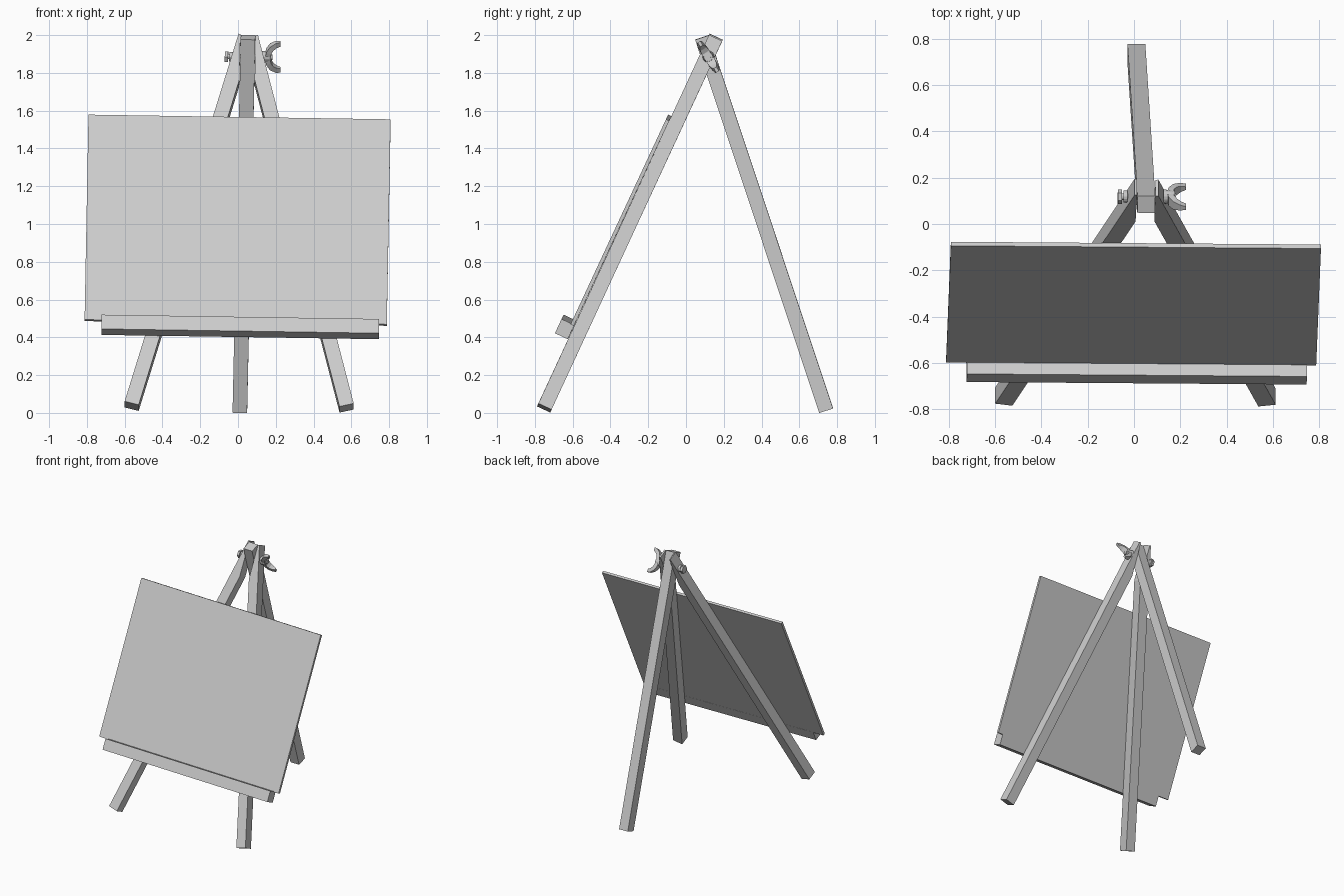
import bpy, bmesh, math
from mathutils import Vector, Matrix

if "Cube" in bpy.data.objects:
    bpy.data.objects.remove(bpy.data.objects["Cube"])

X0 = Vector((1, -0.0075, -0.0155)).normalized()      # sideways axis of the easel, slightly tilted
UP = Vector((0.015, 0.505, 1.085))
UP = (UP - X0 * UP.dot(X0)).normalized()             # leaning direction of the board
S = 0.077                                            # leg thickness


def finish(name, bm):
    bmesh.ops.recalc_face_normals(bm, faces=bm.faces)
    me = bpy.data.meshes.new(name)
    bm.to_mesh(me)
    bm.free()
    ob = bpy.data.objects.new(name, me)
    bpy.context.collection.objects.link(ob)
    return ob


def frame(center, along, side):
    """Matrix with local z along the part and local x close to the side axis."""
    z = along.normalized()
    x = (side - z * side.dot(z)).normalized()
    y = z.cross(x)
    return Matrix.Translation(center) @ Matrix((x, y, z)).transposed().to_4x4()


def box(name, center, size, along, side=X0, cut=None):
    bm = bmesh.new()
    bmesh.ops.create_cube(bm, size=1)
    bmesh.ops.scale(bm, vec=size, verts=bm.verts)
    bm.transform(frame(center, along, side))
    if cut:
        geom = bm.verts[:] + bm.edges[:] + bm.faces[:]
        bmesh.ops.bisect_plane(bm, geom=geom, plane_co=cut[0], plane_no=cut[1], clear_outer=True)
        bmesh.ops.holes_fill(bm, edges=bm.edges)
    return finish(name, bm)


def beam(name, a, b, cut=None):
    a, b = Vector(a), Vector(b)
    return box(name, (a + b) / 2, (S, S, (b - a).length), b - a, cut=cut)


# Rear leg
foot, top = Vector((0.010, 0.742, 0.012)), Vector((0.053, 0.085, 1.988))
beam("rear_leg", foot, top)

# Front legs, mitred flat against the rear leg
axis = (top - foot).normalized()
flat = (X0 - axis * X0.dot(axis)).normalized()
for name, a, b, s in (("front_leg_left", (-0.563, -0.746, 0.036), (0.040, 0.156, 1.982), -1),
                      ("front_leg_right", (0.575, -0.750, 0.026), (0.068, 0.153, 1.977), 1)):
    beam(name, a, b, cut=(top + flat * s * (S / 2 + 0.002), -flat * s))

# Board and the ledge that carries it
box("board", Vector((-0.002, -0.344, 1.02)), (1.60, 0.019, 1.197), UP)
box("ledge", Vector((0.012, -0.637, 0.455)), (1.47, 0.075, 0.083), UP)

# Hinge hardware
PIVOT = Vector((0, 0.118, 1.885))


def rod(name, x0, x1, r, sides, r2=None):
    bm = bmesh.new()
    bmesh.ops.create_cone(bm, cap_ends=True, segments=sides, radius1=r,
                          radius2=r if r2 is None else r2, depth=x1 - x0)
    bm.transform(frame(PIVOT + Vector(((x0 + x1) / 2, 0, 0)), X0, Vector((0, 0, 1))))
    return finish(name, bm)


rod("hinge_bolt", -0.066, 0.182, 0.014, 16)
rod("bolt_washer", -0.046, -0.028, 0.026, 16)
rod("bolt_head", -0.070, -0.052, 0.032, 6)
rod("wing_nut_hub", 0.128, 0.176, 0.032, 16, 0.024)

# Wing nut: mirrored curved wings extruded across their tapering width
half = [(0.142, 0.0, 0.023), (0.150, 0.040, 0.023), (0.170, 0.072, 0.020),
        (0.200, 0.091, 0.014), (0.224, 0.094, 0.008)]
inner = [(0.172, 0.0), (0.174, 0.026), (0.186, 0.048), (0.204, 0.062), (0.224, 0.068)]
W = Vector((0, -0.53, 0.85)).normalized()
T = Vector((0, 0.85, 0.53)).normalized()
bm = bmesh.new()
rings = []
for s in (-1, 1):
    order = range(len(half) - 1, -1, -1) if s < 0 else range(1, len(half))
    for i in order:
        xo, wo, t = half[i]
        xi, wi = inner[i]
        pts = ((xo, wo, t), (xi, wi, t), (xi, wi, -t), (xo, wo, -t))
        rings.append([bm.verts.new(PIVOT + Vector((x, 0, 0)) + W * w * s + T * d) for x, w, d in pts])
for r, q in zip(rings, rings[1:]):
    for k in range(4):
        bm.faces.new((r[k], r[k - 1], q[k - 1], q[k]))
bm.faces.new(rings[0])
bm.faces.new(rings[-1])
finish("wing_nut_wings", bm)
